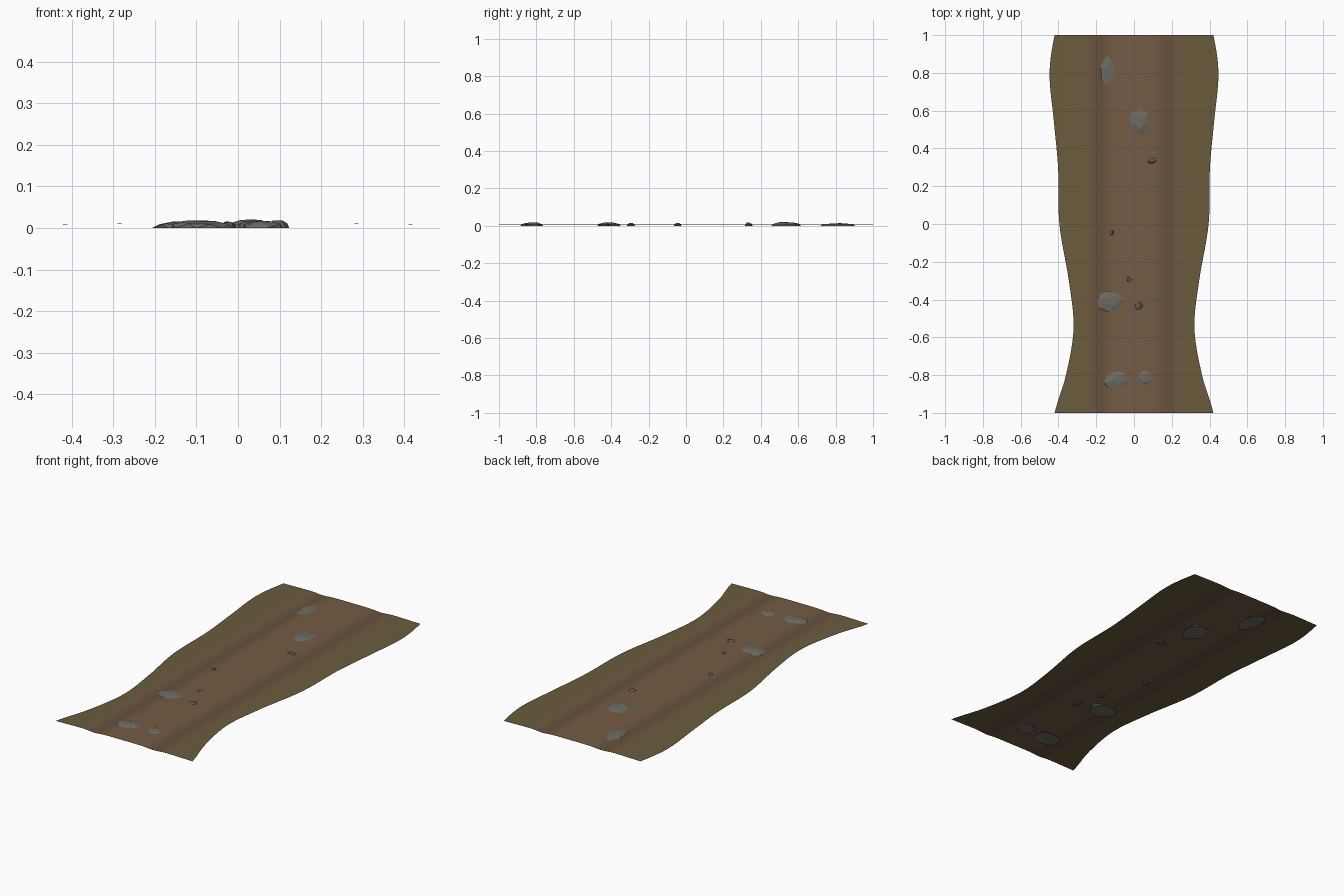
import bpy, bmesh, math, random

if "Cube" in bpy.data.objects:
    bpy.data.objects.remove(bpy.data.objects["Cube"])

random.seed(4)


def material(name, rgb):
    m = bpy.data.materials.new(name)
    m.diffuse_color = (*rgb, 1)
    m.use_nodes = True
    m.node_tree.nodes["Principled BSDF"].inputs["Base Color"].default_value = m.diffuse_color
    return m


def finish(bm, name, mats, smooth):
    bmesh.ops.recalc_face_normals(bm, faces=bm.faces)
    mesh = bpy.data.meshes.new(name)
    for f in bm.faces:
        f.smooth = smooth
    bm.to_mesh(mesh)
    bm.free()
    for m in mats:
        mesh.materials.append(m)
    obj = bpy.data.objects.new(name, mesh)
    bpy.context.collection.objects.link(obj)
    return obj


def mix(a, b, t):
    return tuple(p + (q - p) * t for p, q in zip(a, b))


# Path outline: (y, half width), smoothly interpolated
OUTLINE = [(-1.2, .445), (-1, .42), (-.8, .36), (-.55, .32), (-.3, .345), (0, .395),
           (.3, .402), (.55, .425), (.8, .447), (1, .42), (1.2, .36)]


def half_width(y):
    for i in range(1, len(OUTLINE) - 2):
        (y0, a), (y1, b), (y2, c), (y3, d) = OUTLINE[i - 1:i + 3]
        if y <= y2 + 1e-6:
            t, h = (y - y1) / (y2 - y1), y2 - y1
            m1, m2 = (c - a) / (y2 - y0) * h, (d - b) / (y3 - y1) * h
            return ((2*t**3 - 3*t*t + 1) * b + (t**3 - 2*t*t + t) * m1
                    + (3*t*t - 2*t**3) * c + (t**3 - t*t) * m2)


def rut(x):
    return math.exp(-((abs(x) - .18) / .045) ** 2)


def height(x):
    edge = max(0, abs(x) - .27) / .15
    return .0105 - .003 * min(edge, 1) - .005 * rut(x)


# Path surface: worn ruts in the middle, grassy verges at the sides
DIRT, RUT, VERGE = (.175, .108, .058), (.115, .073, .042), (.145, .108, .046)
inner = [i * .02 for i in range(14)]
half = [(x, 0) for x in inner] + [(.26, k / 5) for k in range(1, 6)]
columns = [(-x, -t) for x, t in reversed(half[1:])] + half
ROWS = 48
bm = bmesh.new()
grid = []
for r in range(ROWS + 1):
    y = -1 + 2 * r / ROWS
    w = half_width(y)
    row = []
    for x0, t in columns:
        x = x0 + t * (w - .26)
        row.append(bm.verts.new((x, y, height(x))))
    grid.append(row)
mats, n = [], len(half) - 1
for k in range(n):
    xm = (k + .5) * .02
    c = mix(DIRT, VERGE, min(1, max(0, (xm - .19) / .1)))
    mats.append(material(f"soil_{k}", mix(c, RUT, .75 * rut(xm))))
for r in range(ROWS):
    for c in range(2 * n):
        f = bm.faces.new((grid[r][c], grid[r][c + 1], grid[r + 1][c + 1], grid[r + 1][c]))
        f.material_index = c - n if c >= n else n - 1 - c
path = finish(bm, "dirt_path", mats, True)

# Half-buried faceted stones: x, y, radius x, radius y, height
grey = material("stone_grey", (.15, .145, .12))
dark = material("pebble_grey", (.10, .09, .075))
STONES = [(-.13, .81, .055, .095, .014), (.03, .54, .068, .082, .021),
          (-.125, -.41, .078, .062, .018), (-.09, -.825, .078, .063, .018),
          (.06, -.815, .05, .05, .018), (.095, .335, .028, .021, .018),
          (-.12, -.045, .016, .02, .016), (-.025, -.295, .02, .021, .016),
          (.025, -.435, .026, .027, .018)]


def stone(i, x, y, rx, ry, h):
    bm = bmesh.new()
    spin = random.random()
    for count, scale, z in ((8, 1, 0), (7, .85, h * .55), (5, .45, h * .93)):
        for k in range(count):
            a = 2 * math.pi * (k + spin + random.uniform(-.2, .2)) / count
            s = scale * random.uniform(.92, 1.06)
            zz = z * random.uniform(.85, 1.07)
            bm.verts.new((x + rx * s * math.cos(a), y + ry * s * math.sin(a), zz))
    hull = bmesh.ops.convex_hull(bm, input=bm.verts)
    junk = [v for v in hull["geom_interior"] if isinstance(v, bmesh.types.BMVert)]
    bmesh.ops.delete(bm, geom=junk, context='VERTS')
    finish(bm, f"stone_{i}", [grey if rx > .03 else dark], False)


for i, s in enumerate(STONES):
    stone(i, *s)
